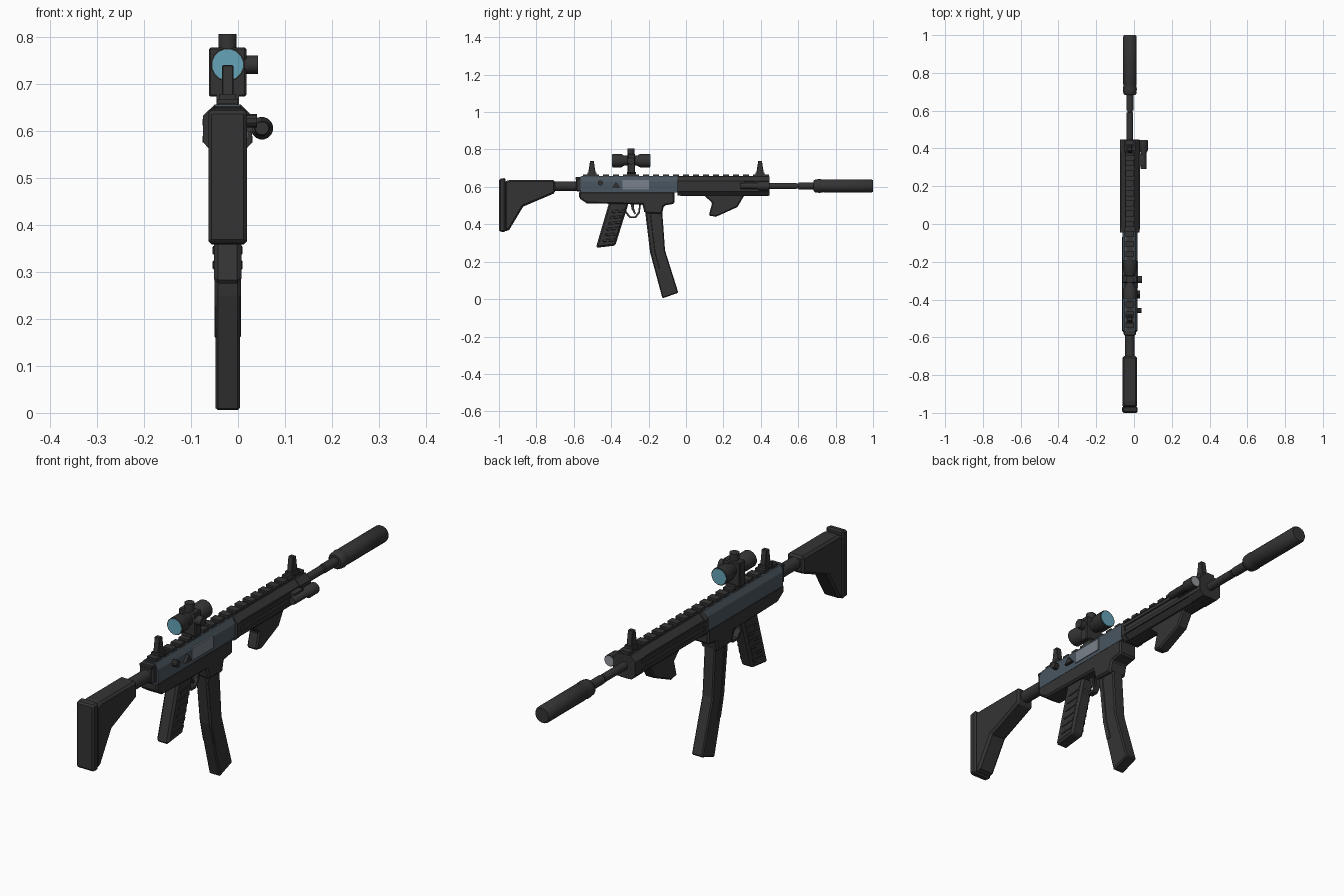
import bpy, bmesh, math
from mathutils import Vector

CX = -0.022  # centre plane of the body


def mat(name, rgb):
    m = bpy.data.materials.new(name)
    m.diffuse_color = (*rgb, 1)
    return m


DARK = mat("charcoal", (0.034, 0.034, 0.034))
STEEL = mat("blue steel", (0.068, 0.092, 0.115))
PANEL = mat("pale steel", (0.19, 0.22, 0.26))
GLASS = mat("blue glass", (0.13, 0.37, 0.48))
LAMP = mat("lamp glass", (0.30, 0.32, 0.34))


def finish(name, bm, m, bevel=0.0, smooth=False):
    bmesh.ops.recalc_face_normals(bm, faces=bm.faces)
    me = bpy.data.meshes.new(name)
    bm.to_mesh(me)
    bm.free()
    me.materials.append(m)
    ob = bpy.data.objects.new(name, me)
    bpy.context.collection.objects.link(ob)
    if bevel:
        b = ob.modifiers.new("bevel", 'BEVEL')
        b.width, b.segments, b.limit_method = bevel, 1, 'ANGLE'
        b.angle_limit = math.radians(40)
    if smooth:
        bpy.ops.object.select_all(action='DESELECT')
        ob.select_set(True)
        bpy.context.view_layer.objects.active = ob
        bpy.ops.object.shade_smooth_by_angle(angle=math.radians(35))
    return ob


def prism(name, pts, a, b, axis, m=DARK, bevel=0.0):
    """Extrude a (y, z) profile along x, or an (x, z) profile along y."""
    bm = bmesh.new()
    place = (lambda p, t: (t, p[0], p[1])) if axis == 'x' else (lambda p, t: (p[0], t, p[1]))
    r0 = [bm.verts.new(place(p, a)) for p in pts]
    r1 = [bm.verts.new(place(p, b)) for p in pts]
    n = len(pts)
    bm.faces.new(r0)
    bm.faces.new(r1)
    for i in range(n):
        bm.faces.new((r0[i], r0[(i + 1) % n], r1[(i + 1) % n], r1[i]))
    return finish(name, bm, m, bevel)


def plate(name, pts, half, m=DARK, bevel=0.006):
    return prism(name, pts, CX - half, CX + half, 'x', m, bevel)


def box(name, x, y, z, m=DARK, bevel=0.0):
    return prism(name, [(y[0], z[0]), (y[1], z[0]), (y[1], z[1]), (y[0], z[1])], *x, 'x', m, bevel)


def lathe(name, origin, rings, axis='y', m=DARK, sides=16):
    """Rings are (distance along axis, radius)."""
    bm = bmesh.new()
    o, loops = Vector(origin), []
    for t, r in rings:
        loop = []
        for k in range(sides):
            a = math.tau * (k + 0.5) / sides
            c, s = r * math.cos(a), r * math.sin(a)
            v = {'x': (t, c, s), 'y': (c, t, s), 'z': (c, s, t)}[axis]
            loop.append(bm.verts.new(o + Vector(v)))
        loops.append(loop)
    bm.faces.new(loops[0])
    bm.faces.new(loops[-1])
    for p, q in zip(loops, loops[1:]):
        for k in range(sides):
            j = (k + 1) % sides
            bm.faces.new((p[k], p[j], q[j], q[k]))
    return finish(name, bm, m, smooth=True)


def mirrored(half):
    """Complete a right-hand (x offset, z) outline with its left side."""
    return [(CX + x, z) for x, z in half] + [(CX - x, z) for x, z in reversed(half)]


# Shoulder stock, butt pad and tube
plate("stock", [(-0.97, 0.36), (-0.945, 0.37), (-0.87, 0.495), (-0.70, 0.567), (-0.70, 0.637),
                (-0.94, 0.637), (-0.97, 0.63)], 0.039, bevel=0.009)
plate("butt_pad", [(-1.0, 0.362), (-0.965, 0.357), (-0.965, 0.648), (-1.0, 0.642)], 0.041, bevel=0.007)
lathe("stock_tube", (CX, 0, 0.604), [(-0.72, 0.026), (-0.55, 0.026)])
plate("tube_collar", [(-0.588, 0.575), (-0.555, 0.575), (-0.555, 0.645), (-0.588, 0.645)], 0.033)

# Upper receiver with port, deflector and button
prism("upper_receiver", mirrored([(0.040, 0.57), (0.040, 0.63), (0.027, 0.655)]),
      -0.565, -0.045, 'y', STEEL)
box("ejection_port", (CX + 0.036, CX + 0.0435), (-0.34, -0.197), (0.585, 0.636), PANEL)
prism("deflector", [(-0.395, 0.597), (-0.352, 0.597), (-0.374, 0.625)], CX + 0.035, 0.031, 'x')
lathe("button", (0, -0.458, 0.621), [(0.0, 0.014), (0.040, 0.014)], 'x', sides=10)
box("charging_handle", (CX - 0.03, CX + 0.03), (-0.59, -0.54), (0.637, 0.652), DARK, 0.003)

# Lower receiver with magazine well
plate("lower_receiver", [(-0.572, 0.575), (-0.572, 0.54), (-0.53, 0.512), (-0.232, 0.506), (-0.222, 0.46),
                         (-0.128, 0.455), (-0.118, 0.50), (-0.062, 0.51), (-0.062, 0.575)], 0.041, bevel=0.007)

# Curved magazine
plate("magazine", [(-0.22, 0.48), (-0.192, 0.25), (-0.126, 0.004), (-0.041, 0.034), (-0.112, 0.26),
                   (-0.128, 0.48)], 0.026, bevel=0.005)
plate("magazine_spine", [(-0.212, 0.46), (-0.187, 0.25), (-0.165, 0.16), (-0.14, 0.16), (-0.165, 0.25),
                         (-0.19, 0.46)], 0.028, bevel=0.002)

# Pistol grip with ridges
plate("grip", [(-0.41, 0.52), (-0.482, 0.274), (-0.378, 0.286), (-0.305, 0.52)], 0.029, bevel=0.009)
for i in range(6):
    z = 0.305 + i * 0.031
    y = -0.428 + (z - 0.28) * 0.305
    plate("grip_ridge", [(y - 0.025, z), (y + 0.042, z + 0.005), (y + 0.045, z + 0.019),
                         (y - 0.021, z + 0.014)], 0.032, bevel=0.002)

# Trigger and guard
guard = [(-0.335, 0.515), (-0.325, 0.46), (-0.30, 0.433), (-0.268, 0.433), (-0.247, 0.46), (-0.24, 0.515)]
inner = [(-0.287 + (y + 0.287) * 0.8, 0.515 + (z - 0.515) * 0.88) for y, z in guard]
plate("trigger_guard", guard + inner[::-1], 0.012, bevel=0)
plate("trigger", [(-0.298, 0.515), (-0.290, 0.48), (-0.274, 0.452), (-0.268, 0.456), (-0.278, 0.485),
                  (-0.278, 0.515)], 0.006, bevel=0)

# Eight-sided handguard with side ribs and end collars
hand = [(0.034, 0.555), (0.052, 0.575), (0.052, 0.632), (0.028, 0.655)]
prism("handguard", mirrored([(x - 0.004, z) for x, z in hand]), -0.045, 0.445, 'y')
for y0, y1 in ((-0.045, -0.022), (0.375, 0.447)):
    prism("handguard_collar", mirrored(hand), y0, y1, 'y')
for s in (-1, 1):
    for z in (0.582, 0.618):
        x = CX + s * 0.048
        box("handguard_rib", (x - 0.005, x + 0.005), (-0.03, 0.40), (z - 0.007, z + 0.007))
box("lower_rail", (CX - 0.02, CX + 0.02), (-0.03, 0.44), (0.550, 0.565))

# Top rail with teeth
box("top_rail", (CX - 0.019, CX + 0.019), (-0.56, 0.44), (0.645, 0.658))
for i in range(19):
    y = -0.55 + i * 0.0535
    box("rail_tooth", (CX - 0.022, CX + 0.022), (y, y + 0.032), (0.655, 0.667))

# Raised front and rear sights
for y in (-0.503, 0.396):
    box("sight_base", (CX - 0.018, CX + 0.018), (y - 0.024, y + 0.024), (0.655, 0.678))
    plate("sight_post", [(y - 0.021, 0.665), (y + 0.021, 0.665), (y + 0.010, 0.739), (y - 0.010, 0.739)],
          0.012, bevel=0.002)

# Angled foregrip
plate("foregrip", [(0.09, 0.56), (0.14, 0.515), (0.122, 0.447), (0.16, 0.44), (0.275, 0.492),
                   (0.315, 0.56)], 0.024, bevel=0.006)

# Barrel and suppressor
lathe("barrel", (CX, 0, 0.605), [(0.43, 0.017), (0.59, 0.017), (0.592, 0.013), (0.60, 0.013),
                                 (0.602, 0.019), (0.70, 0.019)])
lathe("suppressor", (CX, 0, 0.605), [(0.682, 0.028), (0.69, 0.035), (0.715, 0.038), (0.735, 0.034),
                                     (0.74, 0.036), (0.992, 0.036), (1.0, 0.031)])

# Scope: tube, lenses, clamp and turrets
Z = 0.74
lathe("scope_tube", (CX, 0, Z), [(-0.394, 0.036), (-0.345, 0.036), (-0.33, 0.027), (-0.262, 0.027),
                                 (-0.245, 0.037), (-0.192, 0.037)])
for y in (-0.394, -0.192):
    lathe("scope_lens", (CX, y, Z), [(-0.002, 0.033), (0.002, 0.033)], m=GLASS)
plate("scope_clamp", [(-0.312, 0.672), (-0.272, 0.672), (-0.272, 0.777), (-0.312, 0.777)], 0.040, bevel=0.004)
box("scope_foot", (CX - 0.024, CX + 0.024), (-0.315, -0.268), (0.655, 0.68))
lathe("top_turret", (CX, -0.294, 0), [(0.77, 0.020), (0.805, 0.020)], 'z', sides=12)
lathe("side_turret", (0, -0.294, Z), [(0.01, 0.020), (0.043, 0.020)], 'x', sides=12)

# Side flashlight
lathe("flashlight", (0.051, 0, 0.605), [(0.29, 0.014), (0.295, 0.016), (0.378, 0.016), (0.392, 0.024),
                                        (0.442, 0.024)])
lathe("flashlight_lens", (0.051, 0.442, 0.605), [(-0.001, 0.021), (0.002, 0.021)], m=LAMP)
box("flashlight_mount", (0.018, 0.050), (0.31, 0.37), (0.597, 0.628))
